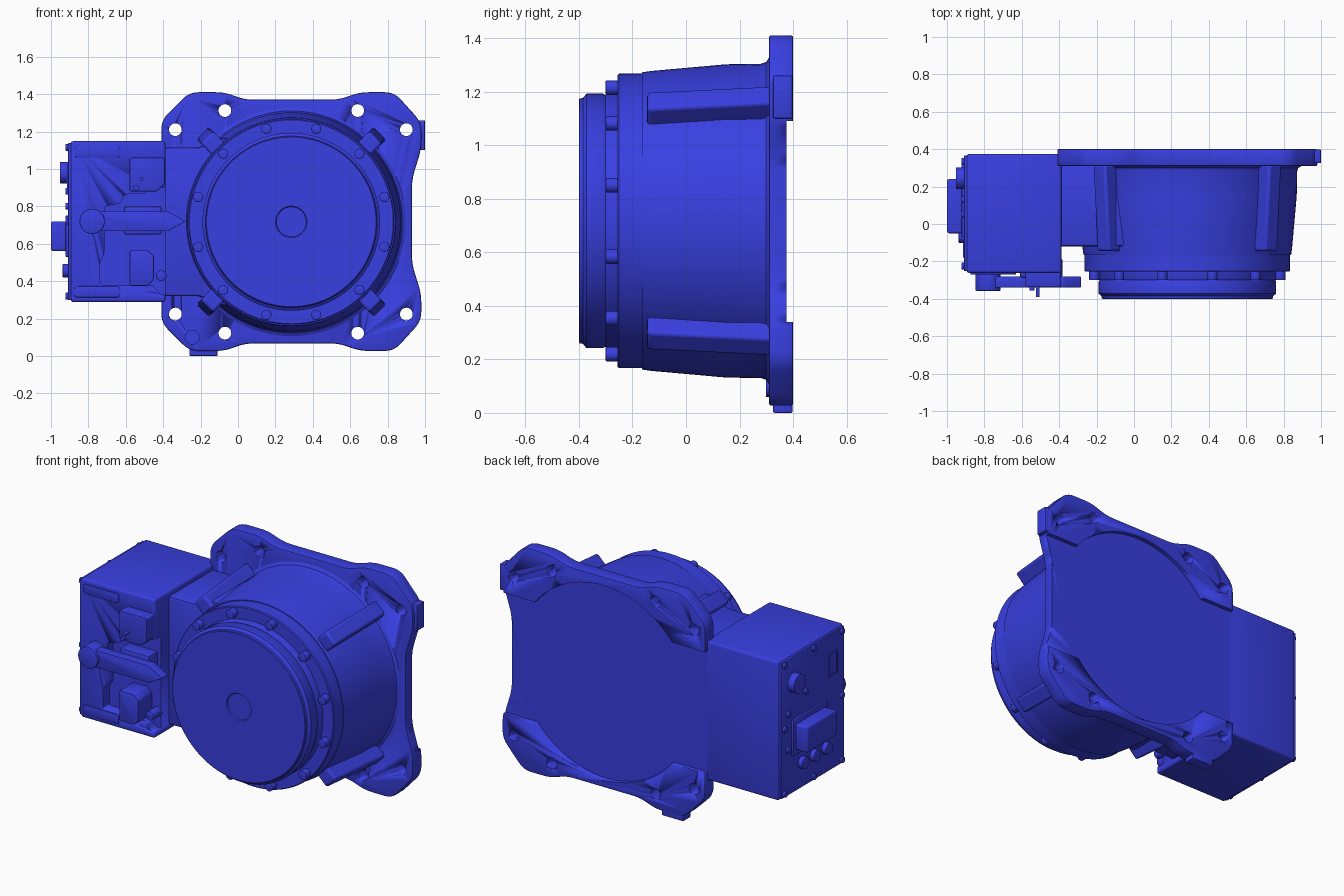
import bpy, bmesh, math
from mathutils import Vector, Matrix

if "Cube" in bpy.data.objects:
    bpy.data.objects.remove(bpy.data.objects["Cube"])

CX, CZ = 0.285, 0.717          # drive axis (runs along y)
blue = bpy.data.materials.new("blue_paint")
blue.diffuse_color = (0.04, 0.05, 0.75, 1)
blue.use_nodes = True
blue.node_tree.nodes["Principled BSDF"].inputs["Base Color"].default_value = blue.diffuse_color


def finish(name, bm, bevel=0.0, segs=2):
    bmesh.ops.recalc_face_normals(bm, faces=bm.faces)
    me = bpy.data.meshes.new(name)
    bm.to_mesh(me)
    bm.free()
    ob = bpy.data.objects.new(name, me)
    bpy.context.collection.objects.link(ob)
    me.materials.append(blue)
    bpy.ops.object.select_all(action='DESELECT')
    bpy.context.view_layer.objects.active = ob
    ob.select_set(True)
    if bevel:
        m = ob.modifiers.new("bevel", 'BEVEL')
        m.width, m.segments, m.limit_method = bevel, segs, 'ANGLE'
        m.angle_limit = math.radians(40)
        bpy.ops.object.modifier_apply(modifier=m.name)
    bpy.ops.object.shade_smooth_by_angle(angle=math.radians(35))
    return ob


def box(name, x0, x1, y0, y1, z0, z1, bevel=0.0, segs=2):
    bm = bmesh.new()
    mat = Matrix.Translation(((x0+x1)/2, (y0+y1)/2, (z0+z1)/2)) @ Matrix.Diagonal((x1-x0, y1-y0, z1-z0, 1))
    bmesh.ops.create_cube(bm, size=1, matrix=mat)
    return finish(name, bm, bevel, segs)


def rounded(pts, r, n=5):
    """Round every corner of an outline with a small curve."""
    out, pts = [], [Vector(p) for p in pts]
    for i, p in enumerate(pts):
        a, b = pts[i-1] - p, pts[(i+1) % len(pts)] - p
        s = p + a.normalized() * min(r, a.length*0.45)
        e = p + b.normalized() * min(r, b.length*0.45)
        for k in range(n+1):
            t = k/n
            out.append(s*(1-t)**2 + p*2*t*(1-t) + e*t*t)
    return out


def prism(name, pts, y0, y1, bevel=0.0):
    """Outline in x/z extruded along y."""
    bm = bmesh.new()
    f = bm.faces.new([bm.verts.new((p[0], y0, p[1])) for p in pts])
    g = bmesh.ops.extrude_face_region(bm, geom=[f])
    bmesh.ops.translate(bm, vec=(0, y1-y0, 0), verts=[v for v in g['geom'] if isinstance(v, bmesh.types.BMVert)])
    return finish(name, bm, bevel)


def cyl(name, a, b, r, n=24, bevel=0.0):
    """Cylinder from point a to point b."""
    a, b = Vector(a), Vector(b)
    bm = bmesh.new()
    rot = (b-a).to_track_quat('Z', 'Y').to_matrix().to_4x4()
    bmesh.ops.create_cone(bm, cap_ends=True, segments=n, radius1=r, radius2=r, depth=(b-a).length,
                          matrix=Matrix.Translation((a+b)/2) @ rot)
    return finish(name, bm, bevel)


def lathe(name, prof, n=96):
    """(radius, y) profile turned around the drive axis."""
    bm = bmesh.new()
    rings = [[bm.verts.new((CX + r*math.cos(2*math.pi*k/n), y, CZ + r*math.sin(2*math.pi*k/n)))
              for k in range(n)] for r, y in prof]
    for p, q in zip(rings, rings[1:]):
        for k in range(n):
            bm.faces.new((p[k], p[(k+1) % n], q[(k+1) % n], q[k]))
    bm.faces.new(rings[0])
    bm.faces.new(rings[-1])
    return finish(name, bm)


def cut(ob, cutter):
    bpy.context.view_layer.objects.active = ob
    m = ob.modifiers.new("cut", 'BOOLEAN')
    m.operation, m.object, m.solver = 'DIFFERENCE', cutter, 'EXACT'
    bpy.ops.object.modifier_apply(modifier=m.name)
    bpy.data.objects.remove(cutter)


# mounting plate with eight holes and a recessed back
top = [(0.93, 0.945), (0.98, 1.105), (0.98, 1.25), (0.835, 1.41), (0.65, 1.41), (0.54, 1.37),
       (0.035, 1.37), (-0.07, 1.41), (-0.26, 1.41), (-0.41, 1.26)]
bottom = [(x, 2*CZ - z + 0.003) for x, z in reversed(top)]
plate = prism("mounting_plate", rounded(top + bottom, 0.05), 0.31, 0.40, 0.008)
for x, dz in ((-0.335, 0.493), (-0.07, 0.595), (0.64, 0.595), (0.90, 0.493)):
    for s in (-1, 1):
        cut(plate, cyl("cutter", (x, 0.2, CZ + s*dz), (x, 0.5, CZ + s*dz), 0.034, 32))
cut(plate, box("cutter", -0.6, 1.2, 0.375, 0.5, 0.34, 1.09))
cut(plate, cyl("cutter", (CX, 0.375, CZ), (CX, 0.5, CZ), 0.6, 96))
box("side_pad", 0.95, 1.0, 0.325, 0.398, 1.10, 1.26, 0.006)
box("foot_pad", -0.26, -0.11, 0.325, 0.398, 0.0, 0.06, 0.006)
cyl("plate_boss", (-0.245, 0.298, 0.10), (-0.245, 0.33, 0.10), 0.04)

# round housing, bolted ring and front cap
lathe("round_housing", [(0.555, -0.165), (0.56, -0.13), (0.585, 0.15), (0.587, 0.28), (0.593, 0.299),
                        (0.612, 0.311), (0.612, 0.35)])
lathe("bolted_ring", [(0.545, -0.255), (0.55, -0.25), (0.55, -0.15)])
lathe("front_cap", [(0.08, -0.392), (0.082, -0.398), (0.084, -0.40), (0.453, -0.40), (0.457, -0.397),
                    (0.459, -0.385), (0.475, -0.372), (0.475, -0.31), (0.47, -0.30), (0.475, -0.29), (0.475, -0.24)])
for k in range(12):
    a = math.radians(15 + 30*k)
    x, z = CX + 0.515*math.cos(a), CZ + 0.515*math.sin(a)
    cyl("ring_bolt", (x, -0.30, z), (x, -0.24, z), 0.027, 24, 0.003)

# four diagonal ribs, slightly tapered
for k in range(4):
    rib = box("diagonal_rib", 0.48, 0.67, -0.145, 0.32, -0.047, 0.047)
    for v in rib.data.vertices:
        if v.co.y < 0 and v.co.x > 0.6:
            v.co.x = 0.638
    bm = bmesh.new()
    bm.from_mesh(rib.data)
    bpy.data.objects.remove(rib)
    bmesh.ops.transform(bm, verts=bm.verts, matrix=Matrix.Translation((CX, 0, CZ)) @
                        Matrix.Rotation(math.radians(45 + 90*k), 4, 'Y'))
    finish("diagonal_rib", bm, 0.014, 3)

# neck between gearbox and round housing
prism("neck", rounded([(-0.45, 0.32), (-0.20, 0.32), (-0.12, 0.27), (0.1, 0.27), (0.1, 1.165),
                       (-0.12, 1.165), (-0.20, 1.115), (-0.45, 1.115)], 0.03), -0.12, 0.365, 0.015)

# control box with a stepped recess in its front
case = box("control_box", -0.895, -0.388, -0.262, 0.375, 0.288, 1.148, 0.014, 3)
cut(case, prism("cutter", rounded([(-0.2, 0.90), (-0.47, 0.90), (-0.50, 0.865), (-0.605, 0.865), (-0.625, 0.815),
                                   (-0.715, 0.80), (-0.715, 0.54), (-0.74, 0.50), (-0.74, 0.38), (-0.45, 0.38),
                                   (-0.42, 0.33), (-0.2, 0.33)], 0.02), -0.4, -0.20))
case.select_set(True)
for s in (-1, 1):
    zc = CZ + s*0.374
    prism("front_strip", rounded([(-0.875, zc-0.03), (-0.63, zc-0.03), (-0.63, zc+0.03), (-0.875, zc+0.03)], 0.02),
          -0.270, -0.25, 0.003)

# lever arm with pivot disc
prism("lever_arm", rounded([(-0.80, 0.667), (-0.375, 0.667), (-0.28, 0.72), (-0.375, 0.773), (-0.80, 0.773)], 0.01),
      -0.34, -0.28, 0.004)
cyl("lever_pivot", (-0.78, -0.357, 0.72), (-0.78, -0.25, 0.72), 0.067, 40, 0.004)
box("lever_support", -0.61, -0.41, -0.285, -0.18, 0.65, 0.80, 0.008)

# front connector blocks, pins and knob
prism("upper_block", rounded([(-0.58, 0.88), (-0.43, 0.88), (-0.39, 0.92), (-0.39, 1.06), (-0.58, 1.06)], 0.012),
      -0.335, -0.19, 0.006)
prism("lower_block", rounded([(-0.58, 0.375), (-0.48, 0.375), (-0.45, 0.41), (-0.45, 0.535), (-0.48, 0.565),
                              (-0.58, 0.565)], 0.012), -0.335, -0.19, 0.006)
cyl("front_pin", (-0.515, -0.39, 0.945), (-0.515, -0.3, 0.945), 0.010, 12)
cyl("front_screw", (-0.545, -0.355, 0.90), (-0.545, -0.3, 0.90), 0.014, 12)
cyl("side_knob", (-0.41, -0.28, 0.43), (-0.41, -0.19, 0.43), 0.028, 20, 0.004)

# left end plate with connectors
box("end_plate", -0.908, -0.885, -0.252, 0.365, 0.298, 1.138, 0.003)
box("main_connector_flange", -0.922, -0.90, -0.07, 0.265, 0.53, 0.75, 0.004)
box("main_connector", -1.0, -0.91, -0.05, 0.24, 0.56, 0.72, 0.012, 3)
cyl("round_connector", (-0.952, 0.245, 0.98), (-0.90, 0.245, 0.98), 0.058, 32, 0.005)
for y in (0.165, 0.05, -0.065):
    cyl("small_connector", (-0.937, y, 0.455), (-0.90, y, 0.455), 0.036, 24, 0.003)
slot = box("label_frame", -0.914, -0.90, -0.18, -0.10, 0.88, 1.02)
cut(slot, box("cutter", -0.95, -0.911, -0.17, -0.11, 0.89, 1.01))
for y, z in ((0.335, 1.115), (0.05, 1.115), (-0.225, 1.115), (0.335, 0.72), (-0.225, 0.72),
             (0.335, 0.32), (0.05, 0.32), (-0.225, 0.32), (0.30, 0.80), (0.30, 0.58), (0.13, 0.88)):
    cyl("end_screw", (-0.922, y, z), (-0.90, y, z), 0.018, 16, 0.003)
